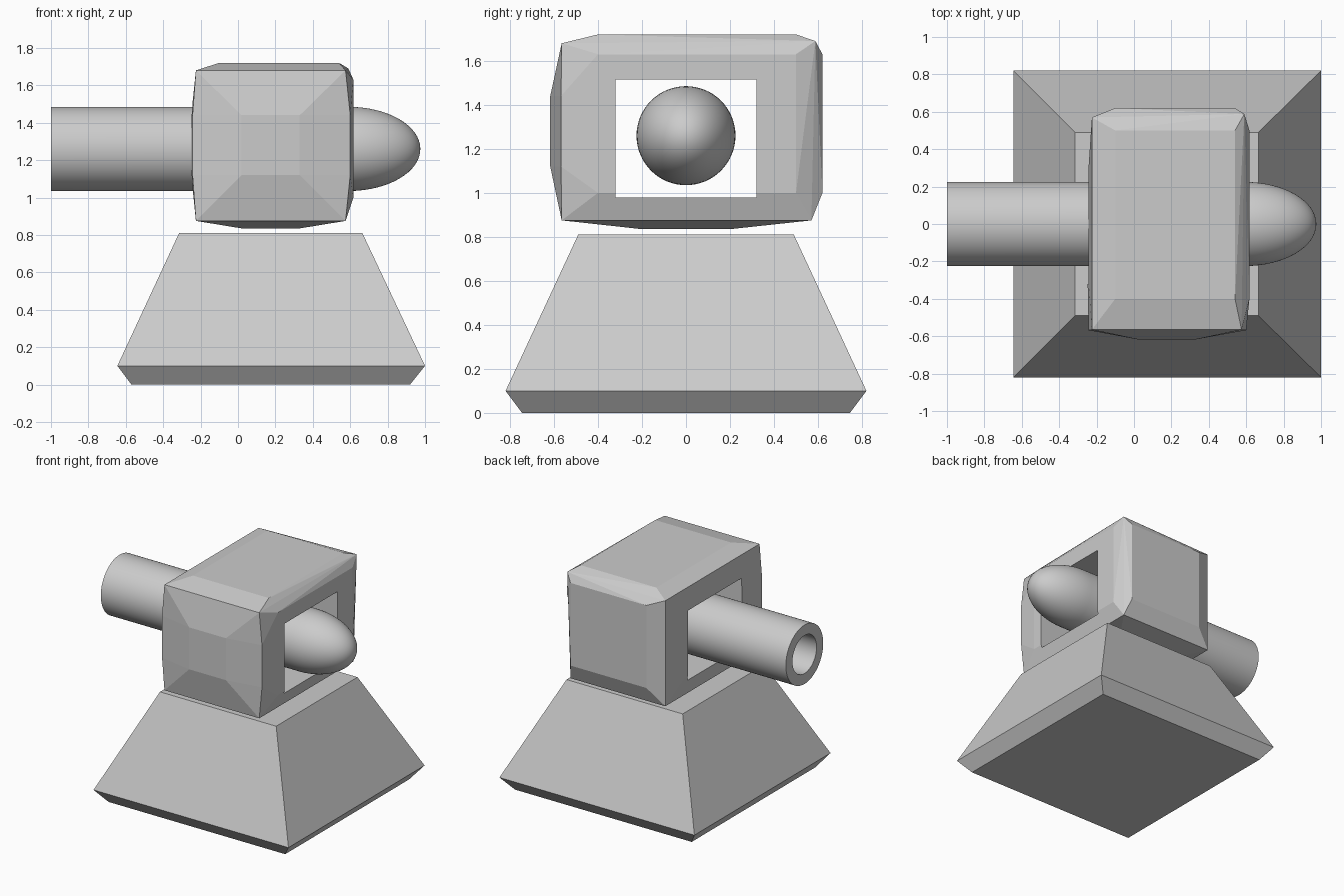
import bpy, bmesh, math
from itertools import product

if "Cube" in bpy.data.objects:
    bpy.data.objects.remove(bpy.data.objects["Cube"])


def make_object(name, bm):
    bmesh.ops.recalc_face_normals(bm, faces=bm.faces)
    mesh = bpy.data.meshes.new(name)
    bm.to_mesh(mesh)
    bm.free()
    ob = bpy.data.objects.new(name, mesh)
    bpy.context.collection.objects.link(ob)
    return ob


def hull(name, points):
    bm = bmesh.new()
    for p in points:
        bm.verts.new(p)
    res = bmesh.ops.convex_hull(bm, input=bm.verts)
    bmesh.ops.delete(bm, geom=list({g for g in res["geom_interior"]}), context='VERTS')
    bmesh.ops.dissolve_limit(bm, angle_limit=math.radians(1), verts=bm.verts, edges=bm.edges)
    return make_object(name, bm)


# Pedestal: flared base with an undercut foot
pedestal = []
for z, x0, x1, y in ((0, -.57, .92, .745), (.1, -.645, 1, .82), (.81, -.315, .665, .49)):
    pedestal += product((x0, x1), (-y, y), (z,))
hull("pedestal", pedestal)

# Housing: bulged block, each side carries a raised flat panel
lo = ((.02, .33), (-.2, .2), (1.12, 1.44))       # panel spans on negative sides
hi = ((-.1, .54), (-.4, .5), (1.0, 1.63))        # panel spans on positive sides
points = list(product((-.225, .575), (-.565, .57), (.875, 1.68)))
points.append((.59, .588, 1.69))
for axis, (low, high) in enumerate(((-.25, .617), (-.617, .62), (.835, 1.72))):
    for level, spans in ((low, lo), (high, hi)):
        sides = list(spans)
        sides[axis] = (level,)
        points += product(*sides)
points += product((-.243, .6), (-.568,), lo[2])   # bowed front edges
housing = hull("housing", points)

# Square tunnel cut through the housing
bm = bmesh.new()
bmesh.ops.create_cube(bm, size=1)
bmesh.ops.scale(bm, vec=(3, .64, .535), verts=bm.verts)
bmesh.ops.translate(bm, vec=(0, 0, 1.2475), verts=bm.verts)
cutter = make_object("tunnel_cutter", bm)
cutter.hide_render = True
cutter.hide_set(True)
mod = housing.modifiers.new("tunnel", 'BOOLEAN')
mod.operation = 'DIFFERENCE'
mod.solver = 'EXACT'
mod.object = cutter

# Barrel: bored tube with an elliptical nose, spun around the x axis
profile = [(-.2, 0), (-.2, .145), (-1, .145), (-1, .225)]
for i in range(17):
    a = math.pi / 2 * i / 16
    profile.append((.59 + .385 * math.sin(a), .225 * math.cos(a)))
bm = bmesh.new()
verts = [bm.verts.new((x, 0, 1.26 + r)) for x, r in profile]
edges = [bm.edges.new(pair) for pair in zip(verts, verts[1:])]
bmesh.ops.spin(bm, geom=verts + edges, cent=(0, 0, 1.26), axis=(1, 0, 0),
               angle=math.tau, steps=64, use_duplicate=False)
bmesh.ops.remove_doubles(bm, verts=bm.verts, dist=.0005)
barrel = make_object("barrel", bm)
bpy.context.view_layer.objects.active = barrel
barrel.select_set(True)
bpy.ops.object.shade_smooth_by_angle(angle=math.radians(35))
